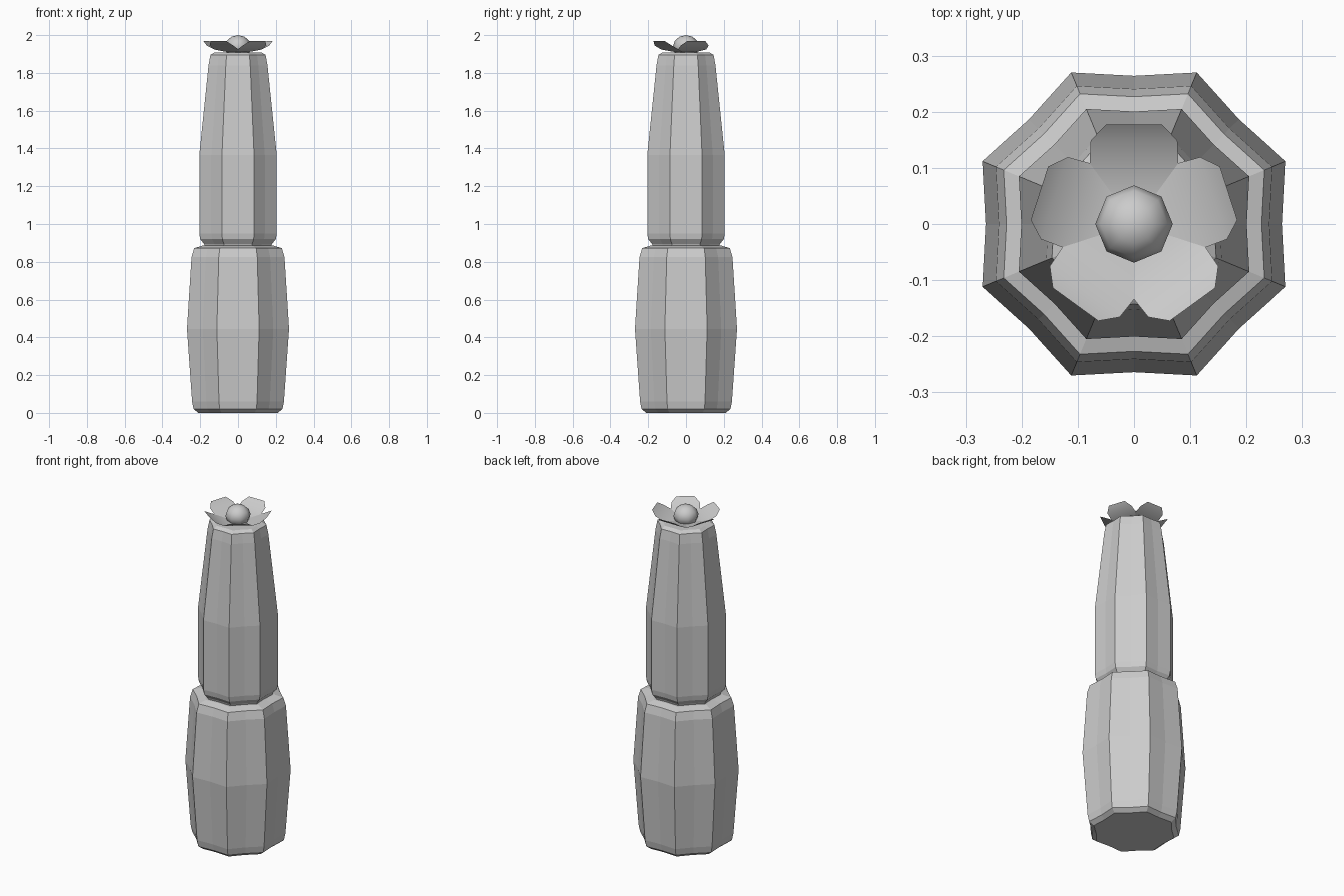
import bpy, bmesh
from math import cos, sin, pi, radians

cube = bpy.data.objects.get("Cube")
if cube:
    bpy.data.objects.remove(cube)

grey = bpy.data.materials.new("plain_grey")
grey.use_nodes = True
colour = (0.6, 0.6, 0.6, 1)
grey.diffuse_color = colour
grey.node_tree.nodes["Principled BSDF"].inputs["Base Color"].default_value = colour


def make_object(name, bm, smooth=False):
    mesh = bpy.data.meshes.new(name)
    bm.to_mesh(mesh)
    bm.free()
    mesh.materials.append(grey)
    for face in mesh.polygons:
        face.use_smooth = smooth
    obj = bpy.data.objects.new(name, mesh)
    bpy.context.collection.objects.link(obj)
    return obj


def ribbed_segment(name, profile, sides=8, dent=0.978):
    """Stack of octagonal rings whose sides are slightly hollow in the middle."""
    bm = bmesh.new()
    rings = []
    for half_width, z in profile:
        corner = half_width / cos(pi / sides)
        ring = []
        for i in range(2 * sides):
            r = half_width * dent if i % 2 == 0 else corner
            a = pi * i / sides
            ring.append(bm.verts.new((r * cos(a), r * sin(a), z)))
        rings.append(ring)
    n = 2 * sides
    for low, high in zip(rings, rings[1:]):
        for i in range(n):
            j = (i + 1) % n
            bm.faces.new((low[i], low[j], high[j], high[i]))
    bm.faces.new(rings[0][::-1])
    bm.faces.new(rings[-1])
    return make_object(name, bm)


# Cactus trunk: wide lower segment and slimmer tapering upper segment
ribbed_segment("lower_segment", [
    (0.21, 0.0), (0.235, 0.02), (0.243, 0.06), (0.27, 0.445),
    (0.246, 0.825), (0.232, 0.872), (0.19, 0.885)])
ribbed_segment("upper_segment", [
    (0.175, 0.88), (0.18, 0.895), (0.2, 0.92), (0.205, 0.95), (0.205, 1.365),
    (0.156, 1.84), (0.146, 1.895), (0.125, 1.908)])

# Flower petals: flat across, curling upwards along their length
petal_rows = [(0.0, 0.005, 1.909), (0.055, 0.042, 1.912), (0.105, 0.079, 1.924),
              (0.149, 0.077, 1.945), (0.177, 0.05, 1.969)]
for k in range(5):
    a = radians(90 + 72 * k)
    bm = bmesh.new()
    rows = []
    for along, half, z in petal_rows:
        rows.append([bm.verts.new((along * cos(a) - s * half * sin(a),
                                   along * sin(a) + s * half * cos(a), z))
                     for s in (-1, 1)])
    for (l0, r0), (l1, r1) in zip(rows, rows[1:]):
        bm.faces.new((l0, l1, r1, r0))
    make_object(f"petal_{k + 1}", bm, smooth=True)

# Round flower centre
bm = bmesh.new()
bmesh.ops.create_uvsphere(bm, u_segments=8, v_segments=6, radius=0.069)
bmesh.ops.scale(bm, vec=(1, 1, 0.88), verts=bm.verts)
bmesh.ops.translate(bm, vec=(0, 0, 1.939), verts=bm.verts)
make_object("flower_centre", bm, smooth=True)
